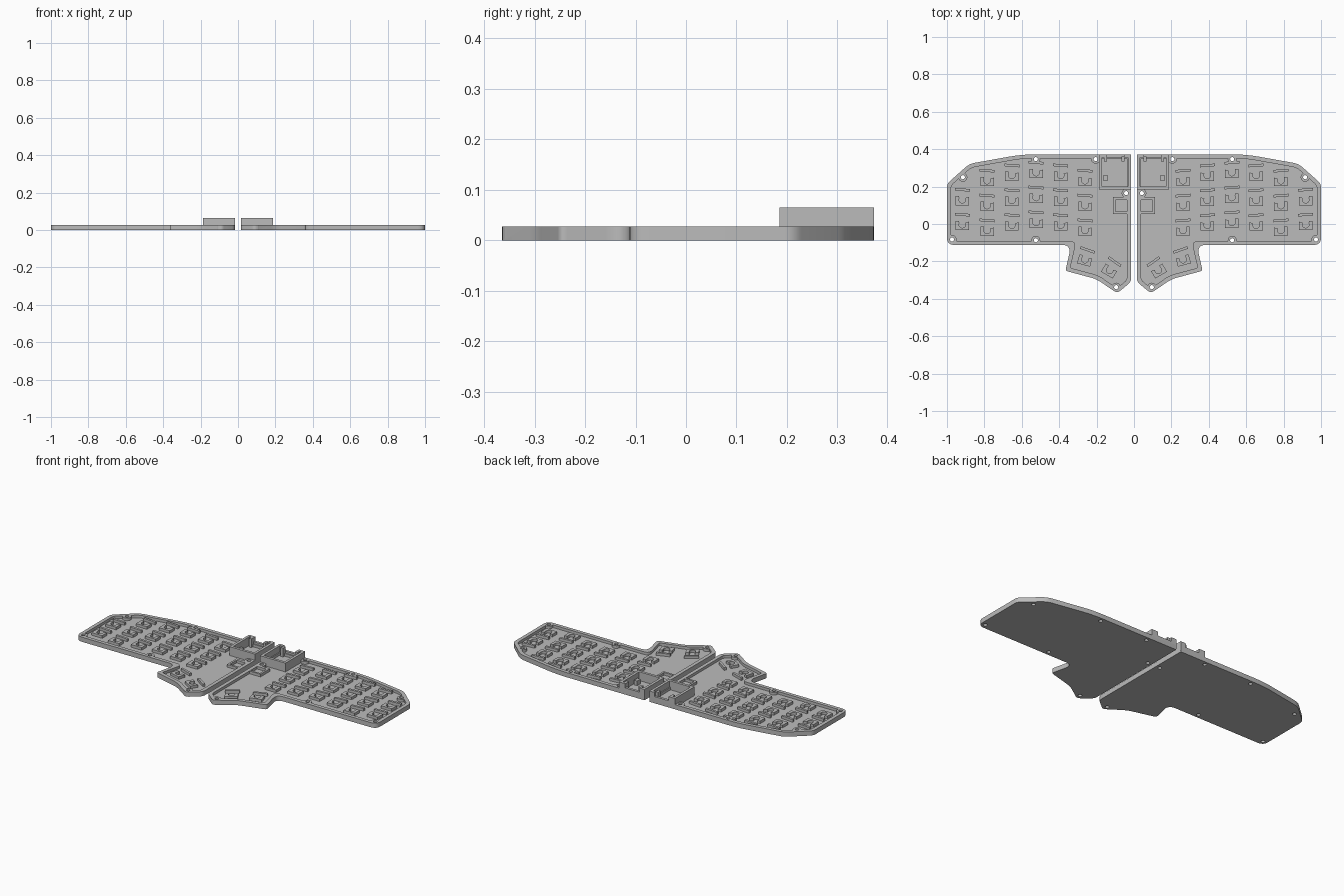
import bpy, bmesh, math
from mathutils import Vector, Matrix

cube = bpy.data.objects.get("Cube")
if cube:
    bpy.data.objects.remove(cube, do_unlink=True)

FLOOR, RIM, TALL = 0.012, 0.028, 0.065

grey = bpy.data.materials.new("plain grey")
grey.use_nodes = True
COLOUR = (0.5, 0.5, 0.5, 1)
grey.diffuse_color = COLOUR
grey.node_tree.nodes["Principled BSDF"].inputs["Base Color"].default_value = COLOUR


def prism(bm, pts, z0, z1):
    """Extrude a flat outline between two heights."""
    face = bm.faces.new([bm.verts.new((x, y, z0)) for x, y in pts])
    top = bmesh.ops.extrude_face_region(bm, geom=[face])["geom"]
    bmesh.ops.translate(bm, vec=(0, 0, z1 - z0),
                        verts=[v for v in top if isinstance(v, bmesh.types.BMVert)])


def box(bm, x0, x1, y0, y1, z0, z1):
    prism(bm, [(x0, y0), (x1, y0), (x1, y1), (x0, y1)], z0, z1)


def disc(x, y, r, n=24):
    return [(x + r * math.cos(2 * math.pi * i / n), y + r * math.sin(2 * math.pi * i / n))
            for i in range(n)]


def rounded(corners, steps=6):
    """Round each (x, y, cut) corner with a small quadratic curve."""
    out = []
    for i, (x, y, cut) in enumerate(corners):
        p = Vector((x, y))
        a = p + (Vector(corners[i - 1][:2]) - p).normalized() * cut
        b = p + (Vector(corners[(i + 1) % len(corners)][:2]) - p).normalized() * cut
        for k in range(steps + 1):
            t = k / steps
            out.append(a * (1 - t) ** 2 + p * 2 * t * (1 - t) + b * t * t)
    return out


def inset(corners, d):
    """Offset a counter-clockwise corner list inwards."""
    out = []
    for i, (x, y, cut) in enumerate(corners):
        p = Vector((x, y))
        e1 = (p - Vector(corners[i - 1][:2])).normalized()
        e2 = (Vector(corners[(i + 1) % len(corners)][:2]) - p).normalized()
        n1, n2 = Vector((-e1.y, e1.x)), Vector((-e2.y, e2.x))
        q = p + (n1 + n2) * d / (1 + n1.dot(n2))
        out.append((q.x, q.y, cut * 0.8))
    return out


def finish(name, bm, cutters=(), helper=False):
    bmesh.ops.recalc_face_normals(bm, faces=bm.faces)
    mesh = bpy.data.meshes.new(name)
    bm.to_mesh(mesh)
    bm.free()
    mesh.materials.append(grey)
    ob = bpy.data.objects.new(name, mesh)
    bpy.context.collection.objects.link(ob)
    if helper:
        ob.hide_render = True
        ob.hide_set(True)
        return ob
    for cutter, mode in cutters:
        mod = ob.modifiers.new(mode.lower(), "BOOLEAN")
        mod.object, mod.operation, mod.solver = cutter, mode, "EXACT"
    bpy.ops.object.select_all(action="DESELECT")
    ob.select_set(True)
    bpy.context.view_layer.objects.active = ob
    bpy.ops.object.shade_smooth_by_angle(angle=math.radians(30))
    ob.modifiers.new("other_half", "MIRROR").use_mirror_merge = False
    return ob


# Outline of one half: x, y, corner cut
outline = [(0.016, -0.31, 0.02), (0.09, -0.37, 0.02), (0.2, -0.295, 0.03),
           (0.367, -0.25, 0.015), (0.335, -0.112, 0.05), (1.0, -0.112, 0.04),
           (1.0, 0.215, 0.02), (0.88, 0.322, 0.03), (0.6, 0.372, 0.07),
           (0.016, 0.372, 0.004)]
screws = [(0.915, 0.25), (0.525, 0.347), (0.205, 0.347), (0.525, -0.087),
          (0.973, -0.083), (0.095, -0.338), (0.042, 0.165)]

# Pocket, screw bosses and holes
bm = bmesh.new()
prism(bm, rounded(inset(outline, 0.022)), FLOOR, 0.1)
pocket = finish("pocket_cutter", bm, helper=True)
bm = bmesh.new()
for x, y in screws:
    prism(bm, disc(x, y, 0.024), 0.004, RIM)
bosses = finish("boss_helper", bm, helper=True)
bm = bmesh.new()
for x, y in screws:
    prism(bm, disc(x, y, 0.011), -0.05, 0.1)
holes = finish("hole_cutter", bm, helper=True)

# Tray with raised rim
bm = bmesh.new()
prism(bm, rounded(outline), 0, RIM)
finish("tray", bm, [(pocket, "DIFFERENCE"), (bosses, "UNION"), (holes, "DIFFERENCE")])

# Key supports: a thin bar above a notched block
notch = [(0.018 * math.cos(a), 0.018 * math.sin(a))
         for a in [math.radians(150 + 24 * i) for i in range(11)]]
block = [(-0.036, 0.016), (-0.036, -0.03), (0.036, -0.03), (0.036, 0.02), (0.018, 0.02)]
block += notch[::-1]
bar = [(-0.04, 0.043), (0.04, 0.049), (0.04, 0.063), (-0.04, 0.057)]
columns = [(0.262, 0.232, 3), (0.392, 0.26, 3), (0.523, 0.275, 3),
           (0.653, 0.26, 3), (0.785, 0.232, 3), (0.918, 0.13, 2)]
keys = [(x, y - 0.133 * r, 0) for x, y, n in columns for r in range(n)]
keys += [(0.262, -0.19, 15), (0.13, -0.247, 30)]
bm = bmesh.new()
for x, y, turn in keys:
    rot = Matrix.Rotation(math.radians(turn), 2)
    for shape in (block, bar):
        prism(bm, [rot @ Vector(p) + Vector((x, y)) for p in shape], FLOOR - 0.004, RIM)
finish("key_supports", bm)

# Tall open holder at the back inner corner
X0, X1, Y0, Y1, W = 0.016, 0.187, 0.185, 0.372, 0.016
bm = bmesh.new()
box(bm, X0, X1, Y0, Y1, 0.006, TALL)
cut = bmesh.new()
box(cut, X0 + W, X1 - W, Y0 + W, Y1 - W, FLOOR, 0.1)
well = finish("holder_well_cutter", cut, helper=True)
cut = bmesh.new()
box(cut, 0.05, 0.145, Y1 - 0.03, 0.4, 0.04, 0.1)
gap = finish("holder_back_cutter", cut, helper=True)
finish("holder", bm, [(well, "DIFFERENCE"), (gap, "DIFFERENCE")])

# Holder clips
bm = bmesh.new()
box(bm, 0.142, 0.163, 0.23, 0.262, FLOOR - 0.002, 0.04)
for x in (0.05, 0.145):
    box(bm, x, x + 0.016, 0.335, 0.36, FLOOR - 0.002, TALL)
finish("holder_clips", bm)

# Low socket frame beside the inner edge
bm = bmesh.new()
box(bm, 0.03, 0.112, 0.128, 0.145, FLOOR - 0.004, RIM)
box(bm, 0.03, 0.112, 0.054, 0.066, FLOOR - 0.004, RIM)
box(bm, 0.1, 0.112, 0.054, 0.145, FLOOR - 0.004, RIM)
finish("socket_frame", bm)
